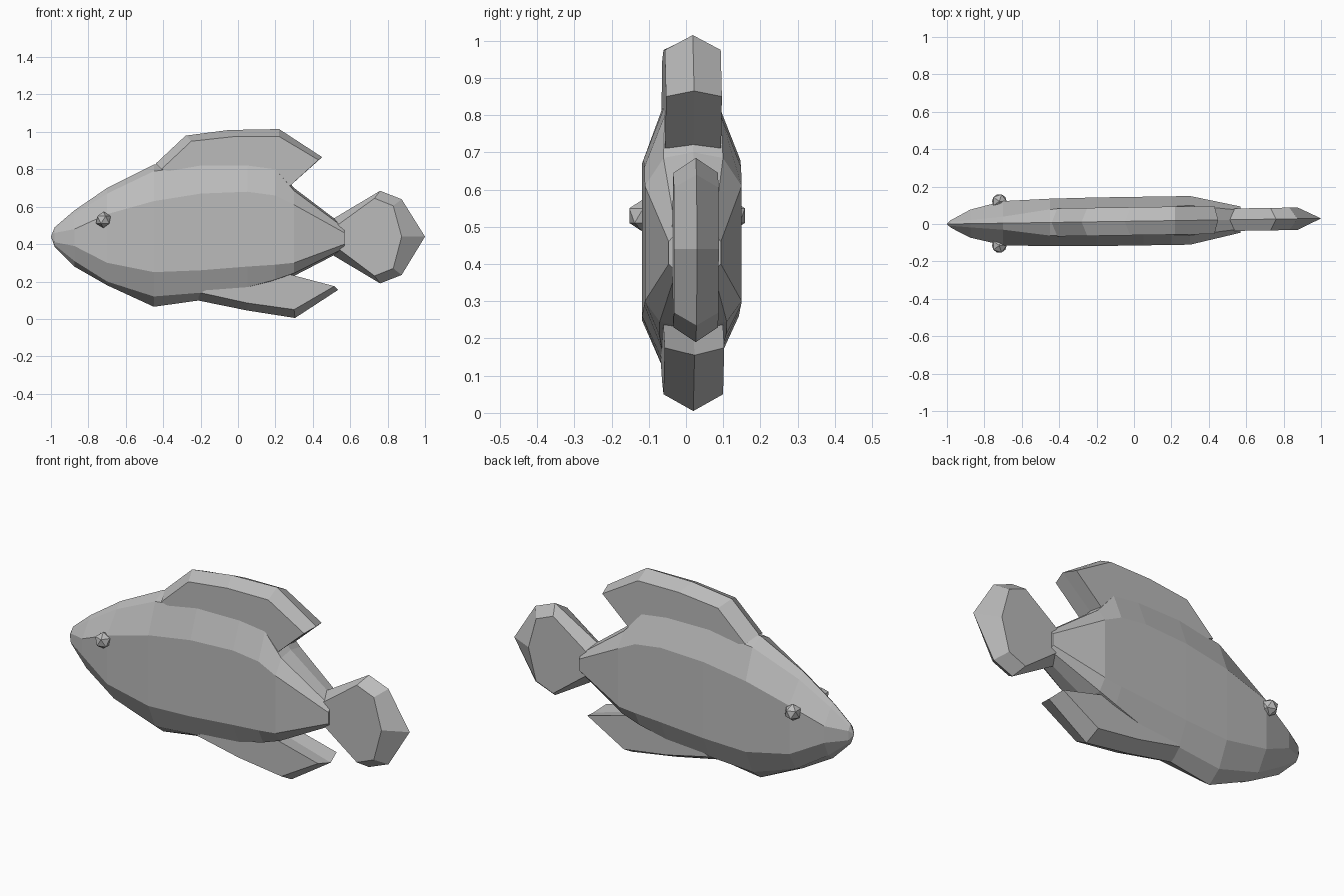
import bpy, bmesh
from mathutils import Vector

cube = bpy.data.objects.get("Cube")
if cube:
    bpy.data.objects.remove(cube, do_unlink=True)

grey = bpy.data.materials.new("plain grey")
grey.use_nodes = True
grey.diffuse_color = (0.5, 0.5, 0.5, 1)
grey.node_tree.nodes["Principled BSDF"].inputs["Base Color"].default_value = (0.5, 0.5, 0.5, 1)


def mid_y(x):
    """Centre line, swinging slightly toward the back at the tail."""
    return 0.015 * (x + 1)


def finish(bm, name):
    bmesh.ops.recalc_face_normals(bm, faces=bm.faces)
    mesh = bpy.data.meshes.new(name)
    bm.to_mesh(mesh)
    bm.free()
    mesh.materials.append(grey)
    obj = bpy.data.objects.new(name, mesh)
    bpy.context.collection.objects.link(obj)
    return obj


def bevelled_fin(name, ridge, shoulder, width):
    """Flat-sided fin whose rim rises to a central ridge."""
    bm = bmesh.new()
    rim = [bm.verts.new((x, mid_y(x), z)) for x, z in ridge]
    n = len(rim)
    for side in (-1, 1):
        ring = [bm.verts.new((x, mid_y(x) + side * width, z)) for x, z in shoulder]
        bm.faces.new(ring)
        for i in range(n):
            j = (i + 1) % n
            bm.faces.new((rim[i], rim[j], ring[j], ring[i]))
    return finish(bm, name)


# Body: station x, heights from back to belly, then half widths between
stations = [
    (-0.98, (.49, .48, .46, .41, .395, .385), (.01, .02, .02, .01)),
    (-0.875, (.58, .56, .48, .39, .31, .28), (.02, .075, .075, .04)),
    (-0.70, (.70, .67, .56, .30, .20, .18), (.035, .118, .118, .06)),
    (-0.45, (.825, .79, .63, .25, .12, .065), (.07, .127, .127, .07)),
    (-0.20, (.85, .82, .67, .26, .14, .10), (.075, .13, .13, .075)),
    (0.05, (.85, .82, .68, .28, .17, .15), (.075, .13, .13, .08)),
    (0.20, (.82, .80, .66, .29, .21, .20), (.075, .13, .13, .09)),
    (0.30, (.70, .685, .61, .30, .245, .23), (.08, .13, .13, .09)),
    (0.57, (.495, .485, .46, .40, .38, .37), (.05, .07, .07, .05)),
]
bm = bmesh.new()
rings = []
for x, heights, widths in stations:
    half = list(zip((0, *widths, 0), heights))
    outline = half + [(-w, z) for w, z in half[-2:0:-1]]
    rings.append([bm.verts.new((x, mid_y(x) + w, z)) for w, z in outline])
for a, b in zip(rings, rings[1:]):
    for i in range(len(a)):
        j = (i + 1) % len(a)
        bm.faces.new((a[i], a[j], b[j], b[i]))
nose = bm.verts.new((-1, 0, 0.44))
for i, v in enumerate(rings[0]):
    bm.faces.new((nose, v, rings[0][(i + 1) % len(rings[0])]))
bm.faces.new(rings[-1])
finish(bm, "body")

# Fins: ridge outline and the shoulder outline just inside it
bevelled_fin(
    "dorsal_fin",
    [(-.44, .83), (-.28, .98), (-.05, 1.01), (.22, 1.015), (.45, .865), (.27, .71), (.1, .65)],
    [(-.41, .80), (-.25, .95), (-.02, .975), (.22, .975), (.43, .85), (.26, .695), (.1, .65)],
    0.075)
bevelled_fin(
    "anal_fin",
    [(-.22, .10), (.05, .045), (.305, .005), (.535, .155), (.26, .235), (.1, .3)],
    [(-.20, .14), (.05, .085), (.30, .05), (.515, .175), (.25, .245), (.1, .3)],
    0.08)
bevelled_fin(
    "tail_fin",
    [(.50, .53), (.76, .685), (.875, .64), (1, .44), (.875, .235), (.76, .19), (.50, .345)],
    [(.53, .50), (.73, .645), (.83, .605), (.875, .44), (.83, .27), (.73, .23), (.53, .38)],
    0.06)

# Eyes
for name, side in (("right_eye", -1), ("left_eye", 1)):
    bm = bmesh.new()
    bmesh.ops.create_icosphere(bm, subdivisions=1, radius=0.044)
    bmesh.ops.translate(bm, verts=bm.verts, vec=Vector((-0.72, 0.003 + side * 0.118, 0.53)))
    finish(bm, name)
